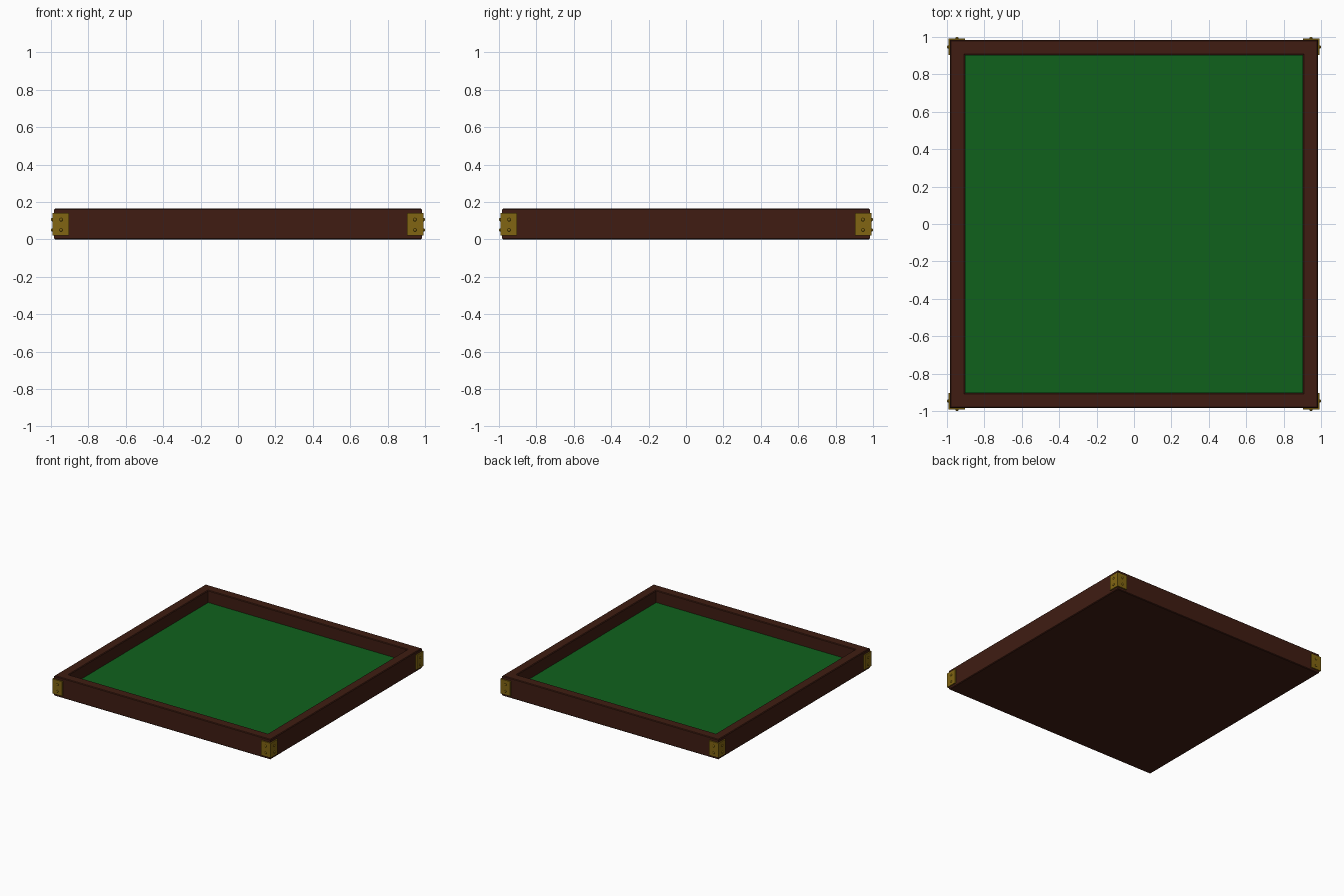
import bpy, bmesh
from math import pi
from mathutils import Matrix

if "Cube" in bpy.data.objects:
    bpy.data.objects.remove(bpy.data.objects["Cube"])


def material(name, rgb):
    m = bpy.data.materials.new(name)
    m.diffuse_color = (*rgb, 1)
    m.use_nodes = True
    m.node_tree.nodes["Principled BSDF"].inputs["Base Color"].default_value = m.diffuse_color
    return m


wood = material("dark_wood", (0.05, 0.012, 0.006))
felt = material("green_felt", (0.005, 0.12, 0.012))
brass = material("brass", (0.22, 0.13, 0.006))


def finish(name, bm, mat):
    bmesh.ops.recalc_face_normals(bm, faces=bm.faces)
    me = bpy.data.meshes.new(name)
    bm.to_mesh(me)
    bm.free()
    me.materials.append(mat)
    ob = bpy.data.objects.new(name, me)
    bpy.context.collection.objects.link(ob)
    return ob


def square_sweep(name, profile, mat):
    """Skin square loops given as (half width, z), capped at both ends."""
    bm = bmesh.new()
    loops = [[bm.verts.new((sx * h, sy * h, z))
              for sx, sy in ((-1, -1), (1, -1), (1, 1), (-1, 1))]
             for h, z in profile]
    for a, b in zip(loops, loops[1:]):
        for i in range(4):
            j = (i + 1) % 4
            bm.faces.new((a[i], a[j], b[j], b[i]))
    bm.faces.new(loops[0])
    bm.faces.new(loops[-1])
    return finish(name, bm, mat)


# Wooden tray: solid floor with chamfered raised rim
OUT, INN, TOP, C = 0.983, 0.905, 0.165, 0.005
square_sweep("wooden_tray", [
    (OUT - C, 0), (OUT, C), (OUT, TOP - C), (OUT - C, TOP),
    (INN + C, TOP), (INN, TOP - C), (INN, 0.045)], wood)

# Felt playing surface
square_sweep("felt_surface", [(INN - 0.001, 0.046), (INN - 0.001, 0.066)], felt)

# Brass corner brackets with domed rivets, one per corner
T, LEG, Z0, Z1 = 0.01, 0.09, 0.02, 0.14
P = OUT + T
for k, corner in enumerate(("back_right", "back_left", "front_left", "front_right")):
    turn = Matrix.Rotation(k * pi / 2, 4, 'Z')
    bm = bmesh.new()
    outline = [(P, P), (P - LEG, P), (P - LEG, OUT), (OUT, OUT), (OUT, P - LEG), (P, P - LEG)]
    face = bm.faces.new([bm.verts.new((x, y, Z0)) for x, y in outline])
    up = bmesh.ops.extrude_face_region(bm, geom=[face])["geom"]
    bmesh.ops.translate(bm, vec=(0, 0, Z1 - Z0),
                        verts=[v for v in up if isinstance(v, bmesh.types.BMVert)])
    bm.transform(turn)
    finish(corner + "_bracket", bm, brass)

    bm = bmesh.new()
    for z in (0.05, 0.105):
        for spot in ((P, 0.946, z), (0.946, P, z)):
            flat = (0.007, 0.009, 0.009) if spot[0] == P else (0.009, 0.007, 0.009)
            bmesh.ops.create_uvsphere(bm, u_segments=12, v_segments=8, radius=1,
                                      matrix=Matrix.LocRotScale(spot, None, flat))
    for f in bm.faces:
        f.smooth = True
    bm.transform(turn)
    finish(corner + "_rivets", bm, brass)
